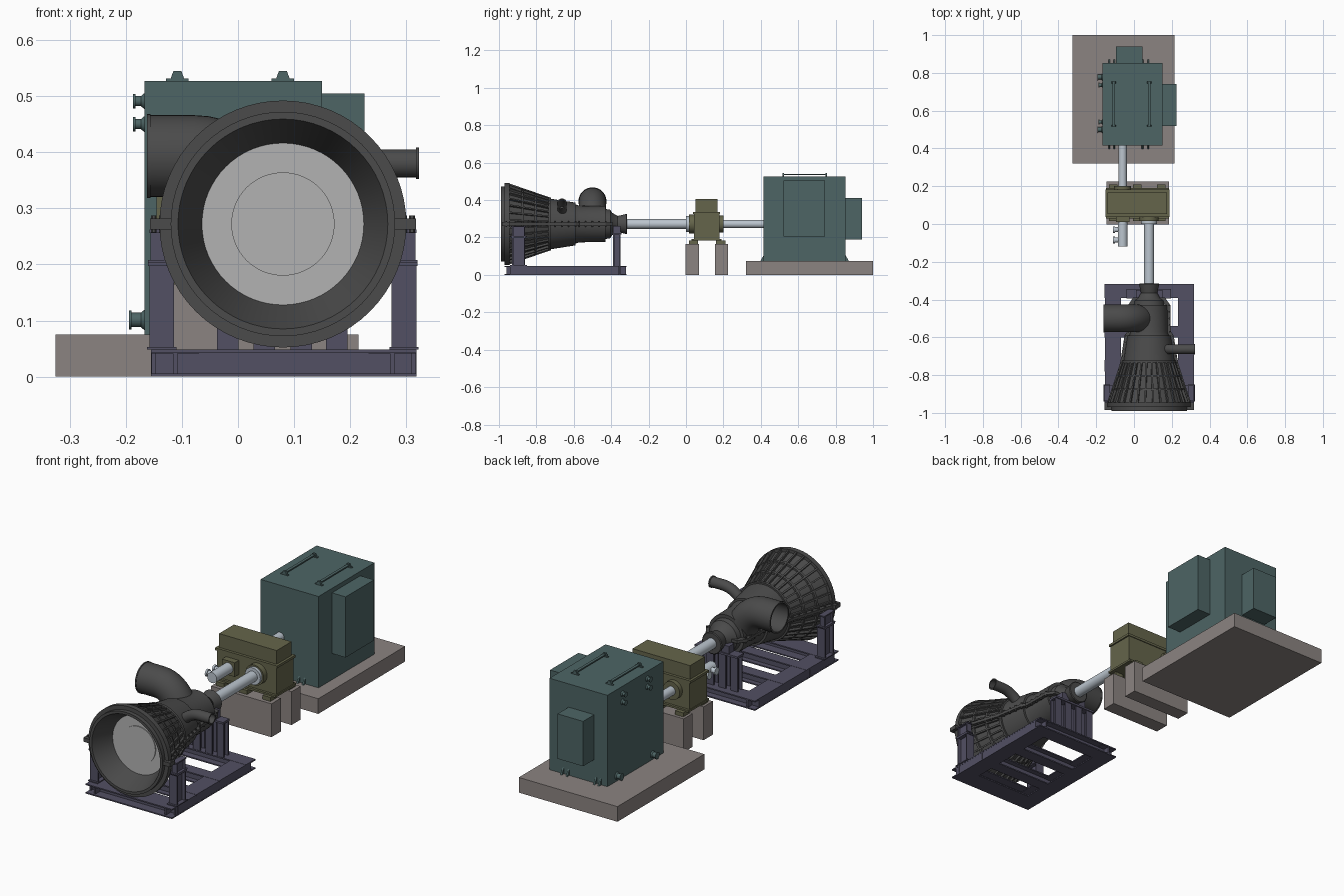
import bpy, bmesh, math
from mathutils import Vector, Matrix

if "Cube" in bpy.data.objects:
    bpy.data.objects.remove(bpy.data.objects["Cube"])

def mat(name, c):
    m = bpy.data.materials.new(name)
    m.diffuse_color = (*c, 1)
    m.use_nodes = True
    m.node_tree.nodes["Principled BSDF"].inputs["Base Color"].default_value = m.diffuse_color
    return m

TEAL = mat("teal_paint", (0.075, 0.13, 0.13))
OLIVE = mat("olive_paint", (0.13, 0.13, 0.07))
PURPLE = mat("frame_paint", (0.085, 0.08, 0.125))
DARK = mat("dark_casing", (0.07, 0.07, 0.07))
STONE = mat("concrete", (0.26, 0.23, 0.22))
STEEL = mat("steel", (0.5, 0.56, 0.62))
LIGHT = mat("light_disc", (0.45, 0.45, 0.45))
CX, CZ = 0.08, 0.272     # turbine axis
GX = -0.06               # generator axis

def finish(name, bm, m, smooth=False):
    bmesh.ops.recalc_face_normals(bm, faces=bm.faces)
    me = bpy.data.meshes.new(name)
    bm.to_mesh(me)
    bm.free()
    ob = bpy.data.objects.new(name, me)
    bpy.context.collection.objects.link(ob)
    me.materials.append(m)
    if smooth:
        bpy.ops.object.select_all(action='DESELECT')
        ob.select_set(True)
        bpy.context.view_layer.objects.active = ob
        bpy.ops.object.shade_smooth_by_angle(angle=math.radians(30))
    return ob

def boxes(name, m, items):
    """Each item is x0, x1, y0, y1, z0, z1."""
    bm = bmesh.new()
    for x0, x1, y0, y1, z0, z1 in items:
        bmesh.ops.create_cube(bm, size=1, matrix=Matrix.Translation(((x0+x1)/2, (y0+y1)/2, (z0+z1)/2))
                              @ Matrix.Diagonal((x1-x0, y1-y0, z1-z0, 1)))
    return finish(name, bm, m)

def lathes(name, m, items, segs=48):
    """Each item is origin, axis, profile of (distance along axis, radius)."""
    bm = bmesh.new()
    for origin, axis, prof in items:
        rot = Vector((0, 0, 1)).rotation_difference(Vector(axis)).to_matrix()
        rings = []
        for d, r in prof:
            n = segs if r > 0 else 1
            rings.append([bm.verts.new(Vector(origin) + rot @ Vector(
                (r*math.cos(2*math.pi*i/segs), r*math.sin(2*math.pi*i/segs), d))) for i in range(n)])
        for a, b in zip(rings, rings[1:]):
            for i in range(segs):
                j = (i+1) % segs
                vs = [a[i % len(a)], a[j % len(a)], b[j % len(b)], b[i % len(b)]]
                vs = list(dict.fromkeys(vs))
                if len(vs) > 2:
                    bm.faces.new(vs)
    return finish(name, bm, m, True)

def rod(origin, axis, d0, d1, r):
    return (origin, axis, [(d0, 0), (d0, r), (d1, r), (d1, 0)])

def prism(bm, pts, offset):
    f = bm.faces.new([bm.verts.new(p) for p in pts])
    ext = bmesh.ops.extrude_face_region(bm, geom=[f])
    bmesh.ops.translate(bm, vec=offset, verts=[v for v in ext["geom"] if isinstance(v, bmesh.types.BMVert)])

def elbow(name, y, p0, p1, p2, x_end, r, wall, segs=32):
    """Pipe in the xz plane: straight lead-in, then a bend into the casing; hollow mouth."""
    path = [Vector((x_end, y, p0[1]))]
    for k in range(11):
        t = k/10
        q = [(1-t)**2*a + 2*t*(1-t)*b + t*t*c for a, b, c in zip(p0, p1, p2)]
        path.append(Vector((q[0], y, q[1])))
    bm = bmesh.new()
    stations = [(i, r-wall) for i in range(len(path)-1, -1, -1)] + [(i, r) for i in range(len(path))]
    rings = []
    for i, rad in stations:
        t = (path[min(i+1, len(path)-1)] - path[max(i-1, 0)]).normalized()
        u = Vector((0, 1, 0))
        v = t.cross(u)
        rings.append([bm.verts.new(path[i] + rad*(u*math.cos(2*math.pi*s/segs) + v*math.sin(2*math.pi*s/segs)))
                      for s in range(segs)])
    for a, b in zip(rings, rings[1:]):
        for s in range(segs):
            bm.faces.new((a[s], a[(s+1) % segs], b[(s+1) % segs], b[s]))
    finish(name, bm, DARK, True)

def ring(x, y, z, r0, r1, w):
    return ((x, y, z), (1, 0, 0), [(0, r0), (0, r1), (w, r1), (w, r0), (0, r0)])

# Turbine casing: exhaust mouth, flared cone, barrel, bearing end
Y = (0, 1, 0)
AX = (CX, 0, CZ)
lathes("turbine_casing", DARK, [(AX, Y, [
    (-0.885, 0.143), (-0.99, 0.187), (-0.99, 0.2), (-0.97, 0.2), (-0.97, 0.22), (-0.945, 0.22), (-0.945, 0.205),
    (-0.735, 0.132), (-0.735, 0.143), (-0.722, 0.143), (-0.722, 0.135), (-0.59, 0.114), (-0.59, 0.104),
    (-0.57, 0.098), (-0.43, 0.096), (-0.43, 0.08), (-0.405, 0.076), (-0.395, 0.06), (-0.365, 0.043),
    (-0.318, 0.054), (-0.315, 0.05), (-0.315, 0)])], 64)
lathes("exhaust_disc", LIGHT, [(AX, Y, [(-0.892, 0), (-0.892, 0.092), (-0.888, 0.092), (-0.888, 0.15)])], 64)

# Longitudinal ribs and hoops on the flare
bm = bmesh.new()
for k in range(32):
    a = 2*math.pi*(k+0.5)/32
    u, t = Vector((math.cos(a), 0, math.sin(a))), Vector((-math.sin(a), 0, math.cos(a)))*0.008
    prism(bm, [Vector((CX, y, CZ)) + u*r - t/2 for y, r in
               ((-0.947, 0.2), (-0.947, 0.218), (-0.73, 0.143), (-0.73, 0.128))], t)
finish("flare_ribs", bm, DARK)
lathes("flare_hoops", DARK, [(AX, Y, [(y, r-0.012), (y, r), (y+0.01, r-0.003), (y+0.01, r-0.015)])
                             for y, r in ((-0.88, 0.191), (-0.81, 0.167))], 64)

# Horizontal split flange with bolts, on both sides
bm = bmesh.new()
edge = [(-0.945, 0.222), (-0.735, 0.153), (-0.59, 0.13), (-0.57, 0.115), (-0.43, 0.112), (-0.39, 0.085)]
for s in (-1, 1):
    pts = [(CX+s*r, y) for y, r in edge] + [(CX+s*(r-0.03), y) for y, r in reversed(edge)]
    prism(bm, [Vector((x, y, CZ-0.007)) for x, y in pts], Vector((0, 0, 0.014)))
finish("split_flange", bm, DARK)
boxes("flange_lugs", DARK, [(CX+s*0.216-0.021, CX+s*0.216+0.021, -0.985, -0.945, CZ-0.01, CZ+0.01) for s in (-1, 1)])
bolts = [((CX+s*r, -0.962, CZ), (0, 0, 1)) for s in (-1, 1) for r in (0.213, 0.23)]
for (y0, r0), (y1, r1) in zip(edge, edge[1:]):
    n = max(1, round((y1-y0)/0.035))
    bolts += [((CX+s*(r0+(r1-r0)*i/n-0.006), y0+(y1-y0)*i/n, CZ), (0, 0, 1)) for i in range(n) for s in (-1, 1)]
lathes("flange_bolts", DARK, [rod(o, a, -0.015, 0.015, 0.005) for o, a in bolts], 6)

# Steam inlet and small extraction pipe
elbow("steam_inlet", -0.5, (-0.08, 0.393), (0.01, 0.393), (0.05, 0.27), -0.16, 0.073, 0.006, 40)
elbow("extraction_pipe", -0.663, (0.26, 0.38), (0.2, 0.38), (0.14, 0.31), 0.322, 0.025, 0.003, 24)
lathes("pipe_flanges", DARK, [ring(-0.162, -0.5, 0.393, 0.067, 0.075, 0.006),
                              ring(0.317, -0.663, 0.38, 0.022, 0.028, 0.006)], 40)

# Skid of I-beams under the turbine
def beam_x(x0, x1, yc, w):
    return [(x0, x1, yc-w/2, yc+w/2, 0, 0.006), (x0, x1, yc-w/2, yc+w/2, 0.042, 0.048),
            (x0, x1, yc-0.004, yc+0.004, 0.003, 0.045)]

def beam_y(xc, y0, y1, w):
    return [(xc-w/2, xc+w/2, y0, y1, 0, 0.006), (xc-w/2, xc+w/2, y0, y1, 0.041, 0.047),
            (xc-0.004, xc+0.004, y0, y1, 0.003, 0.045)]

skid = []
for yc, w in ((-0.92, 0.1), (-0.75, 0.06), (-0.57, 0.06), (-0.355, 0.075)):
    skid += beam_x(-0.155, 0.318, yc, w)
for xc in (-0.112, 0.275):
    skid += beam_y(xc, -0.96, -0.32, 0.085)
skid += [(x-0.004, x+0.004, -0.94, -0.36, 0.003, 0.045) for x in (-0.15, 0.313)]
boxes("skid_frame", PURPLE, skid)

# Columns carrying the turbine
def column(x0, x1, y0, y1, z0, z1):
    xc = (x0+x1)/2
    return [(x0, x1, y0, y0+0.007, z0, z1), (x0, x1, y1-0.007, y1, z0, z1), (xc-0.004, xc+0.004, y0, y1, z0, z1)]

front = []
for s in (-1, 1):
    for a, b, z0, z1 in ((0.194, 0.238, 0.048, 0.203), (0.21, 0.236, 0.203, 0.262)):
        x0, x1 = sorted((CX+s*a, CX+s*b))
        front += column(x0, x1, -0.93, -0.86, z0, z1)
        front.append((x0-0.002, x1+0.002, -0.935, -0.855, z1-0.006, z1))
        front.append((x0-0.004, x1+0.004, -0.94, -0.85, z0, z0+0.005))
boxes("front_supports", PURPLE, front)
rear = [(-0.04, 0.195, -0.395, -0.345, 0.215, 0.225)]
for x in (-0.018, 0.047, 0.113, 0.176):
    rear += column(x-0.019, x+0.019, -0.39, -0.35, 0.048, 0.218)
rear += [(CX+s*0.05-0.02, CX+s*0.05+0.02, -0.39, -0.35, 0.225, 0.262) for s in (-1, 1)]
boxes("rear_supports", PURPLE, rear)

# Shafts and couplings
lathes("drive_shafts", STEEL, [rod(AX, Y, -0.33, 0.06, 0.026), rod((GX, 0, CZ), Y, 0.17, 0.43, 0.022),
                               rod(AX, Y, 0.0, 0.02, 0.042)], 32)
lathes("oil_pump", STEEL, [rod((GX, 0, CZ), Y, -0.118, 0.02, 0.026)]
       + [rod((GX, y, CZ), (-1, 0, 0), 0, 0.05, 0.013) for y in (-0.085, -0.03)]
       + [rod((GX, y, CZ), (-1, 0, 0), 0.04, 0.05, 0.018) for y in (-0.085, -0.03)], 24)

# Gearbox
boxes("gearbox", OLIVE, [
    (-0.145, 0.18, 0.042, 0.178, 0.187, 0.335), (-0.152, 0.187, 0.038, 0.182, 0.325, 0.337),
    (-0.14, 0.175, 0.052, 0.168, 0.337, 0.405), (-0.148, 0.185, 0.03, 0.19, 0.183, 0.193),
    (GX-0.035, GX+0.035, 0.01, 0.05, 0.237, 0.307)])
lathes("gearbox_bearings", OLIVE, [rod(AX, Y, 0.015, 0.05, 0.05), rod((GX, 0, CZ), Y, 0.17, 0.2, 0.045)], 32)
boxes("gearbox_feet", OLIVE, [(x-0.022, x+0.022, y-0.025, y+0.025, 0.165, 0.185)
                              for x in (-0.11, 0.017, 0.145) for y in (0.04, 0.185)])
boxes("gearbox_plinths", STONE, [(-0.145, 0.185, -0.003, 0.07, 0, 0.165), (-0.145, 0.185, 0.155, 0.225, 0, 0.165)])

# Generator with terminal box and rear exciter box
boxes("generator_plinth", STONE, [(-0.325, 0.215, 0.32, 1.0, 0, 0.075)])
boxes("generator_body", TEAL, [(-0.167, 0.15, 0.415, 0.853, 0.075, 0.527)])
boxes("generator_side_box", TEAL, [(0.15, 0.225, 0.52, 0.742, 0.205, 0.505)])
boxes("generator_rear_box", TEAL, [(-0.095, 0.045, 0.853, 0.94, 0.19, 0.412)])

# Wedge feet at both generator ends
bm = bmesh.new()
for x in (-0.13, -0.105, 0.045, 0.075):
    for y, s in ((0.853, 1), (0.415, -1)):
        prism(bm, [Vector((x-0.004, y, 0.075)), Vector((x-0.004, y+s*0.017, 0.075)),
                   Vector((x-0.004, y, 0.105))], Vector((0.008, 0, 0)))
finish("generator_feet", bm, TEAL)

# Lifting rails on the roof
rails = boxes("lifting_rails", TEAL, [(x-0.007, x+0.007, 0.515, 0.755, 0.534, 0.54) for x in (-0.108, 0.08)])
bm = bmesh.new()
for x in (-0.108, 0.08):
    for y in (0.515, 0.745):
        prism(bm, [Vector((x+dx, y, z)) for dx, z in
                   ((-0.02, 0.527), (0.02, 0.527), (0.02, 0.531), (0.012, 0.531), (0.007, 0.545),
                    (-0.007, 0.545), (-0.012, 0.531), (-0.02, 0.531))], Vector((0, 0.01, 0)))
finish("rail_lugs", bm, TEAL)

# Cooling-water fittings on the left side
fit = []
for y, z, r in [(y, z, 0.009) for y in (0.54, 0.735) for z in (0.45, 0.491)] + [(0.5, 0.101, 0.013), (0.778, 0.101, 0.013)]:
    d = 0.02 if r < 0.01 else 0.027
    fit.append(((-0.167, y, z), (-1, 0, 0), [(0, r+0.005), (0.006, r), (d-0.004, r), (d-0.004, r+0.004),
                                              (d, r+0.004), (d, 0)]))
lathes("cooling_fittings", TEAL, fit, 20)
